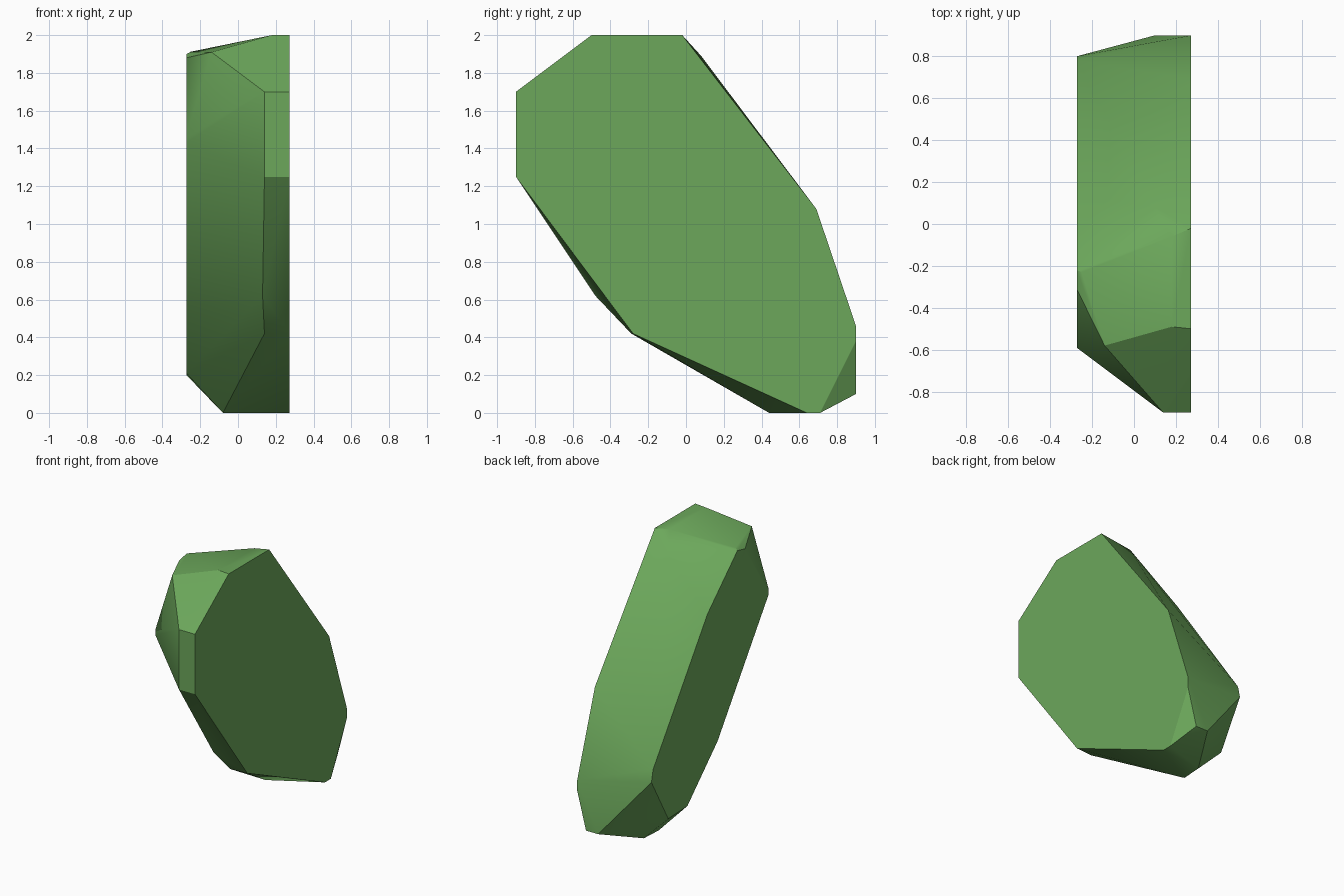
import bpy, bmesh, math

cube = bpy.data.objects.get("Cube")
if cube:
    bpy.data.objects.remove(cube, do_unlink=True)

# One green for the whole stone
green = bpy.data.materials.new("crystal_green")
green.use_nodes = True
colour = (0.15, 0.39, 0.105, 1.0)
green.diffuse_color = colour
bsdf = next(n for n in green.node_tree.nodes if n.type == 'BSDF_PRINCIPLED')
bsdf.inputs["Base Color"].default_value = colour
bsdf.inputs["Roughness"].default_value = 0.7

HALF = 0.273

# Flat cut faces on either side, as (y, z) outlines
left_outline = [(-0.5, 2), (-0.02, 2), (0.69, 1.08), (0.9, 0.46), (0.9, 0.38),
                (0.71, 0), (0.64, 0), (-0.28, 0.42), (-0.9, 1.25), (-0.9, 1.7)]
right_outline = [(-0.22, 1.9), (-0.31, 1.88), (-0.59, 1.47), (-0.59, 1.43), (0.015, 0.56),
                 (0.373, 0.21), (0.6, 0.2), (0.8, 0.55), (0.78, 0.64), (0.135, 1.56)]

# Corners of the chipped facets between the two sides
chips = [(0.18, -0.06, 2), (0.18, -0.49, 2), (-0.25, -0.23, 1.912), (-0.14, -0.58, 1.91),
         (0.1, 0.08, 1.89), (0.14, -0.9, 1.7), (0.14, -0.9, 1.25),
         (0.13, -0.48, 0.62), (0.14, -0.29, 0.42), (-0.08, 0.44, 0),
         (-0.07, 0.6, 0), (0.1, 0.9, 0.1), (0.2, 0.9, 0.1)]

points = [(HALF, y, z) for y, z in left_outline]
points += [(-HALF, y, z) for y, z in right_outline]
points += chips

# Wrap the corners in a convex shell and merge the flat faces
bm = bmesh.new()
for p in points:
    bm.verts.new(p)
bmesh.ops.convex_hull(bm, input=bm.verts[:])
bmesh.ops.delete(bm, geom=[v for v in bm.verts if not v.link_faces], context='VERTS')
bmesh.ops.dissolve_limit(bm, angle_limit=math.radians(1.5),
                         verts=bm.verts[:], edges=bm.edges[:])
bmesh.ops.recalc_face_normals(bm, faces=bm.faces[:])

mesh = bpy.data.meshes.new("crystal_stone")
bm.to_mesh(mesh)
bm.free()
mesh.materials.append(green)
stone = bpy.data.objects.new("crystal_stone", mesh)
bpy.context.collection.objects.link(stone)

# Soft shading across shallow facets, crisp on steep ones
bpy.ops.object.select_all(action='DESELECT')
stone.select_set(True)
bpy.context.view_layer.objects.active = stone
bpy.ops.object.shade_smooth_by_angle(angle=math.radians(30))
